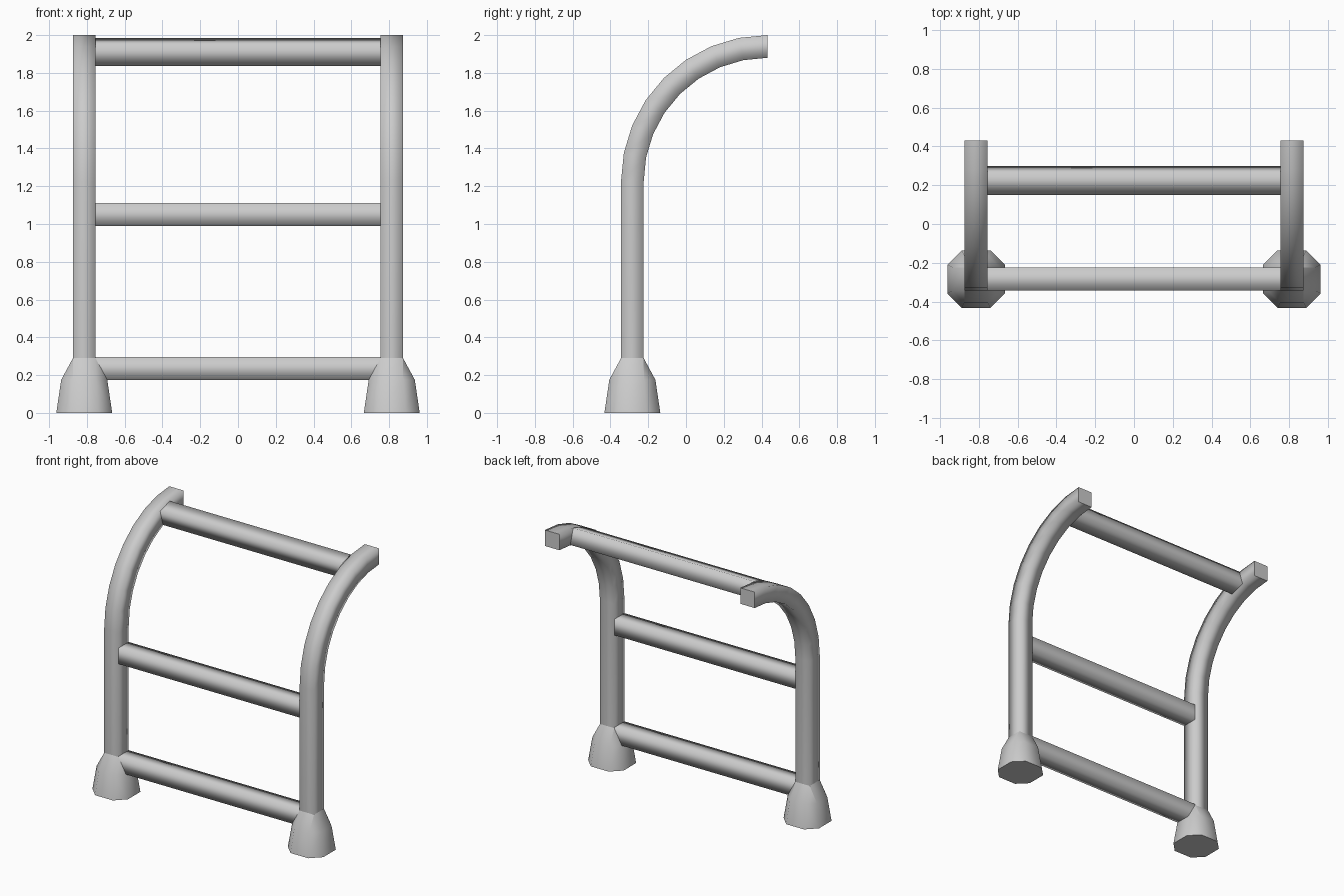
import bpy
import math

if "Cube" in bpy.data.objects:
    bpy.data.objects.remove(bpy.data.objects["Cube"])

X, Y = 0.814, -0.284        # leg centre
H = 0.06                    # half tube width
R, ZC = 0.715, 1.225        # bend radius and height of its centre
YC = Y + R


def loft(name, rings, cap_start=False, cap_end=False):
    """Skin a list of equal-sized vertex rings; sides smooth, caps flat."""
    n = len(rings[0])
    verts = [v for ring in rings for v in ring]
    faces = [(i * n + j, i * n + (j + 1) % n, (i + 1) * n + (j + 1) % n, (i + 1) * n + j)
             for i in range(len(rings) - 1) for j in range(n)]
    sides = len(faces)
    if cap_start:
        faces.append(tuple(reversed(range(n))))
    if cap_end:
        faces.append(tuple(range(len(verts) - n, len(verts))))
    mesh = bpy.data.meshes.new(name)
    mesh.from_pydata(verts, [], faces)
    for p in mesh.polygons:
        p.use_smooth = p.index < sides
    mesh.update()
    obj = bpy.data.objects.new(name, mesh)
    bpy.context.collection.objects.link(obj)
    return obj


def mirror(obj):
    obj.modifiers.new("Mirror", 'MIRROR').use_axis[0] = True


def leg_ring(y, z, a):
    """Square section; a is the bend angle travelled (0 = vertical)."""
    c, s = math.cos(a) * H, math.sin(a) * H
    return [(X - H, y - c, z + s), (X + H, y - c, z + s),
            (X + H, y + c, z - s), (X - H, y + c, z - s)]


# Legs: straight post, then quarter bend towards the back
rings = [leg_ring(Y, 0.29, 0)]
for i in range(9):
    a = math.radians(90 * i / 8)
    rings.append(leg_ring(YC - R * math.cos(a), ZC + R * math.sin(a), a))
mirror(loft("curved_leg", rings, cap_end=True))


# Feet: chamfered-square base narrowing to the square tube
def foot_ring(w, f, z):
    pts = [(-f, -w), (f, -w), (w, -f), (w, f), (f, w), (-f, w), (-w, f), (-w, -f)]
    return [(X + px, Y + py, z) for px, py in pts]


mirror(loft("foot", [foot_ring(0.148, 0.074, 0), foot_ring(0.122, 0.061, 0.175),
                     foot_ring(H, H - 0.001, 0.29)], cap_start=True))


# Rungs: square bars, the top one tilted to follow the bend
def rung(name, y, z, tilt):
    c, s = math.cos(tilt) * H, math.sin(tilt) * H
    sec = [(-c + s, -s - c), (c + s, s - c), (c - s, s + c), (-c - s, -s + c)]
    loft(name, [[(x, y + py, z + pz) for py, pz in sec] for x in (-X + H, X - H)])


rung("bottom_rung", Y, 0.235, 0)
rung("middle_rung", Y, 1.05, 0)
rung("top_rung", 0.225, 1.91, math.radians(16.9))
